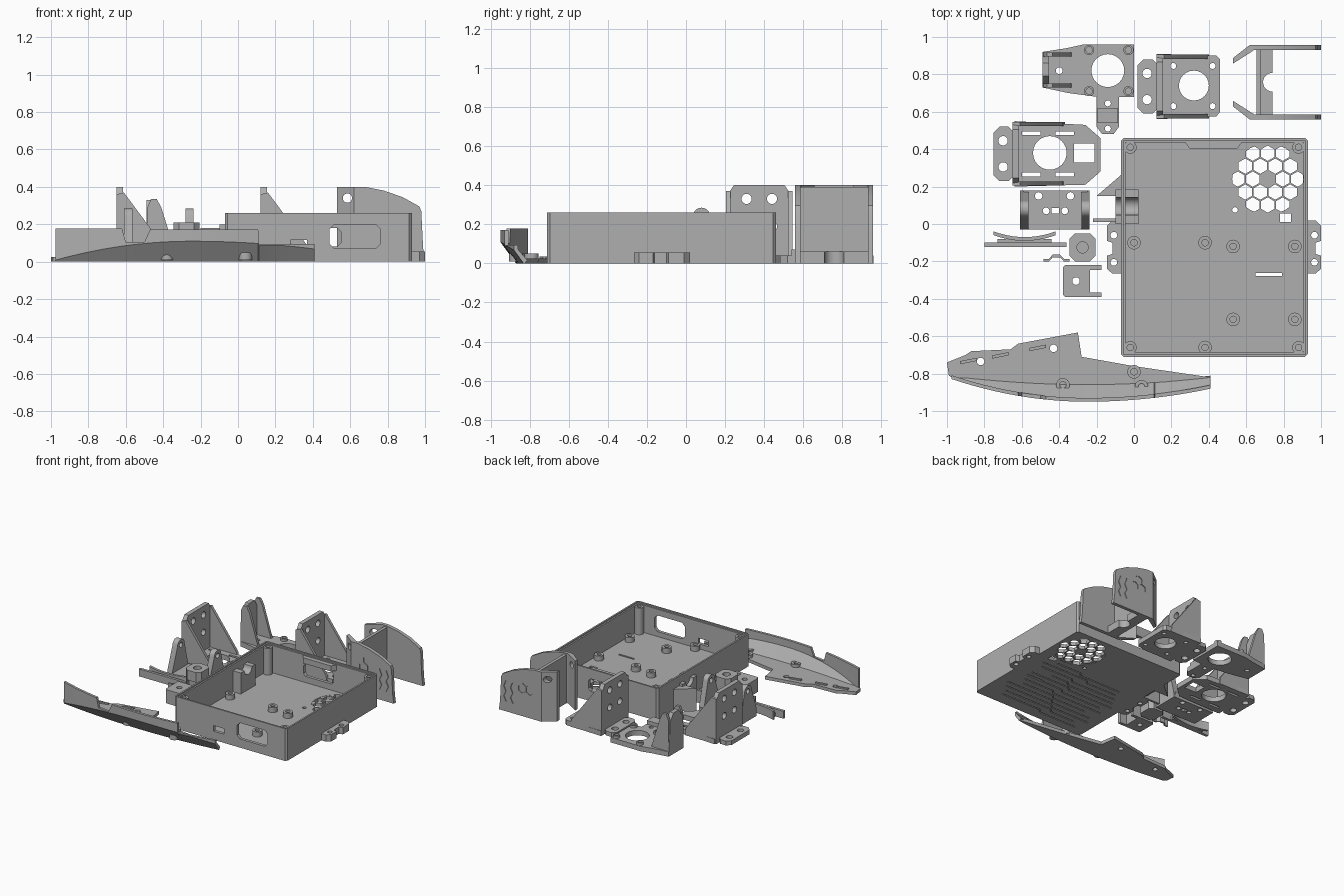
import bpy, bmesh, math, random

if "Cube" in bpy.data.objects:
    bpy.data.objects.remove(bpy.data.objects["Cube"], do_unlink=True)

grey = bpy.data.materials.new("plastic grey")
grey.use_nodes = True
grey.diffuse_color = (.43, .43, .43, 1)
grey.node_tree.nodes["Principled BSDF"].inputs["Base Color"].default_value = grey.diffuse_color


def finish(name, bm):
    bmesh.ops.recalc_face_normals(bm, faces=bm.faces)
    mesh = bpy.data.meshes.new(name)
    bm.to_mesh(mesh)
    bm.free()
    mesh.materials.append(grey)
    ob = bpy.data.objects.new(name, mesh)
    bpy.context.collection.objects.link(ob)
    return ob


def prism(name, pts, lo, hi, axis="z"):
    """Extrude an outline along an axis; outline is (y,z), (x,z) or (x,y)."""
    place = {"x": lambda a, b, t: (t, a, b),
             "y": lambda a, b, t: (a, t, b),
             "z": lambda a, b, t: (a, b, t)}[axis]
    bm = bmesh.new()
    ends = [[bm.verts.new(place(a, b, t)) for a, b in pts] for t in (lo, hi)]
    for ring_verts in ends:
        bm.faces.new(ring_verts)
    for i in range(len(pts)):
        j = (i + 1) % len(pts)
        bm.faces.new((ends[0][i], ends[0][j], ends[1][j], ends[1][i]))
    return finish(name, bm)


def rect(a, b, c, d, chamfer=0):
    k = chamfer
    if not k:
        return [(a, c), (b, c), (b, d), (a, d)]
    return [(a + k, c), (b - k, c), (b, c + k), (b, d - k),
            (b - k, d), (a + k, d), (a, d - k), (a, c + k)]


def box(name, a, b, c, d, lo, hi):
    return prism(name, rect(a, b, c, d), lo, hi)


def ring(a, b, r, n=24, turn=0):
    return [(a + r * math.cos(math.tau * i / n + turn),
             b + r * math.sin(math.tau * i / n + turn)) for i in range(n)]


def hole(a, b, r, lo=-.1, hi=.6, axis="z", n=24, turn=0):
    return prism("cutter", ring(a, b, r, n, turn), lo, hi, axis)


def cut(ob, cutters):
    """Subtract separate, non-touching cutters from a part."""
    bm = bmesh.new()
    for c in cutters:
        bm.from_mesh(c.data)
        bpy.data.objects.remove(c, do_unlink=True)
    tool = finish("cutter", bm)
    mod = ob.modifiers.new("cut", "BOOLEAN")
    mod.operation, mod.solver, mod.object = "DIFFERENCE", "EXACT", tool
    graph = bpy.context.evaluated_depsgraph_get()
    mesh = bpy.data.meshes.new_from_object(ob.evaluated_get(graph))
    ob.modifiers.clear()
    ob.data = mesh
    bpy.data.objects.remove(tool, do_unlink=True)
    return ob


def boss(name, x, y, r, lo, hi, bore=.017):
    cut(prism(name, ring(x, y, r), lo, hi), [hole(x, y, bore, lo + .005)])


# Electronics tray: shell, rim step, windows and floor openings
tray = prism("tray", rect(-.07, .93, -.71, .46, .015), 0, .26)
cut(tray, [prism("cutter", rect(-.045, .905, -.685, .435), .03, .4)])
cut(tray, [prism("cutter", rect(-.057, .917, -.697, .447), .25, .4)])
fan_x, fan_y = .715, .24
cut(tray, [hole(fan_x, fan_y, .19),
           prism("cutter", rect(.78, .84, .01, .055), -.1, .1),
           prism("cutter", rect(.65, .79, -.277, -.262), -.1, .1),
           hole(.54, .075, .015),
           prism("cutter", rect(.49, .76, .07, .2, .025), -.8, -.6, "y"),
           prism("cutter", rect(.28, .37, .07, .115), -.8, -.6, "y"),
           prism("cutter", rect(.28, .55, .08, .18, .02), .4, .5, "y")])

# Shallow jogged grooves under the tray
random.seed(3)
grooves = []
for i in range(12):
    y = -.64 + i * .055
    a, b = random.uniform(0, .15), random.uniform(.65, .85)
    m = random.uniform(.3, .5)
    path = [(a, y), (m, y), (m + .03, y + .03), (b, y + .03)]
    grooves.append(prism("cutter", path + [(p, q + .009) for p, q in reversed(path)], -.02, .006))
cut(tray, grooves)

# Honeycomb fan grille
pitch = .08
cells = []
for i in range(-4, 5):
    for j in range(-3, 4):
        x, y = (i + j / 2) * pitch, j * pitch * math.sqrt(3) / 2
        if 0 < math.hypot(x, y) < .21 and (i or j):
            cells.append(hole(fan_x + x, fan_y + y, .041, n=6, turn=math.pi / 6))
cut(prism("fan_grille", ring(fan_x, fan_y, .193, 48), .002, .028), cells)

# Standoffs and corner screw posts
for x, y in ((0, -.1), (.38, -.1), (.53, -.12), (.86, -.12),
             (.53, -.51), (.86, -.51), (.38, -.66)):
    boss("standoff", x, y, .036, .02, .07)
for x in (-.02, .88):
    for y in (-.66, .41):
        boss("corner_post", x, y, .034, .02, .245)

# Side mounting ears
for base, tip in ((.92, 1), (-.06, -.145)):
    d = .03 if tip > 0 else -.03
    ear = prism("mounting_ear", [(base, .02), (tip - d, .02), (tip, -.01), (tip, -.09),
                                 (tip - d, -.1), (tip - d, -.16), (tip, -.17),
                                 (tip, -.24), (tip - d, -.265), (base, -.265)], 0, .055)
    cut(ear, [hole((base + tip) / 2 + d / 6, y, .018) for y in (-.06, -.205)])

# Cable channel, fin and inner clip on the tray
channel = box("cable_channel", -.1, .025, 0, .185, .02, .2)
cut(channel, [hole(.095, .2, .047, -.3, .2, "x")])
box("channel_flange", -.22, -.06, .012, .03, 0, .1)
prism("side_fin", [(-.2, .15), (-.06, .15), (-.06, .27)], 0, .18)
prism("inner_clip", [(.27, .44), (.3, .4), (.55, .4), (.58, .44)], .2, .245)

# Curved fender: base plate and lofted outer wall
def bow(x):
    return -.95 + (.23 if x < -.25 else .16) * (x + .25) ** 2


def foot(x):
    return -.87 + .09 * (x + .25) ** 2


front = [(x, foot(x)) for x in (-.97 + 1.38 * i / 16 for i in range(17))]
back = [(.41, -.82), (0, -.76), (-.28, -.71), (-.3, -.58), (-.62, -.64), (-.66, -.67),
        (-.87, -.68), (-.9, -.7), (-1, -.74), (-.99, -.81)]
plate = prism("fender_plate", front + back, 0, .026)
cut(plate, [hole(-.82, -.735, .02), hole(-.43, -.665, .02)])
for x, y in ((-.93, -.75), (-.76, -.72), (-.56, -.68)):
    prism("fender_rib", [(x, y), (x + .09, y + .018), (x + .09, y + .035), (x, y + .017)], .02, .036)
for x, y in ((-.38, -.86), (0, -.79), (.04, -.87)):
    boss("fender_boss", x, y, .036, .01, .05)

stations = []
for start, stop, top in ((-.975, -.62, .178), (-.6, -.5, .105), (-.47, .108, .172), (.112, .41, .095)):
    n = max(2, round((stop - start) / .06))
    stations += [(start + (stop - start) * i / n, top) for i in range(n + 1)]
bm = bmesh.new()
loops = []
for x, top in stations:
    o, f, t = bow(x), foot(x), .02
    o = min(o, f - .001)
    z = min((f - o) / .73, top - .008)
    section = [(f, 0), (o, z), (o, top), (o + t, top), (o + t, z + .005), (f + t, .015)]
    loops.append([bm.verts.new((x, y, h)) for y, h in section])
for p, q in zip(loops, loops[1:]):
    for i in range(6):
        bm.faces.new((p[i], p[i - 1], q[i - 1], q[i]))
bm.faces.new(loops[0])
bm.faces.new(loops[-1])
finish("fender_wall", bm)


# Motor mounts: drilled upright, two gussets, tab and base
def motor_mount(name, x, mid, outline, openings):
    h = .17
    upright = prism(name + "_upright", [(mid - h, 0), (mid + h, 0), (mid + h, .34), (mid + h - .04, .4),
                                        (mid - h + .04, .4), (mid - h, .34)], x, x + .035, "x")
    cut(upright, [hole(mid + s, z, .026, x - .1, x + .1, "x") for s in (-.065, .065) for z in (.19, .33)])
    for y in (mid - h, mid + h - .022):
        prism(name + "_gusset", [(x, 0), (x, .36), (x + .04, .37), (x + .27, .06), (x + .28, 0)],
              y, y + .022, "y")
    tab = prism(name + "_tab", rect(x - .1, x + .01, mid - .145, mid + .145, .03), 0, .035)
    cut(tab, [hole(x - .05, mid + s, .025) for s in (-.07, .07)])
    cut(prism(name + "_base", outline, 0, .04), openings)


motor_mount("wide_mount", -.65, .375,
            [(-.64, .2), (-.26, .21), (-.18, .28), (-.18, .46), (-.26, .53), (-.64, .55)],
            [hole(-.45, .38, .09), prism("cutter", rect(-.32, -.21, .33, .43), -.1, .1)]
            + [prism("cutter", rect(x, x + .1, y, y + .02), -.1, .1)
               for x in (-.6, -.42) for y in (.255, .475)])
motor_mount("square_mount", .12, .735,
            [(.12, .56), (.44, .575), (.46, .6), (.46, .88), (.44, .9), (.12, .91)],
            [hole(.32, .74, .08)] + [hole(x, y, .016) for x in (.21, .42) for y in (.63, .845)])

# Ring bracket: base with tongue, upright channel and screw bosses
base = prism("ring_bracket_base", [(-.49, .73), (-.35, .7), (-.2, .68), (-.2, .52), (-.17, .48), (-.11, .48),
                                   (-.08, .52), (-.08, .68), (0, .68), (0, .96), (-.27, .96), (-.36, .94),
                                   (-.49, .92)], 0, .04)
cut(base, [hole(-.14, .82, .088), hole(-.14, .645, .016), hole(-.14, .51, .016), hole(-.4, .82, .018)])
for x in (-.24, -.03):
    for y in (.71, .93):
        boss("ring_bracket_boss", x, y, .027, .03, .06)
box("tongue_block", -.195, -.085, .54, .62, .03, .07)
prism("ring_bracket_upright", [(.73, 0), (.92, 0), (.9, .27), (.86, .33), (.79, .33), (.75, .27)],
      -.49, -.455, "x")
for y in (.73, .895):
    prism("ring_bracket_gusset", [(-.49, 0), (-.485, .29), (-.465, .335), (-.435, .335), (-.41, .29), (-.33, .03),
                                  (-.33, 0)], y, y + .022, "y")

# Side-panel shroud, mirrored front to back, with recessed motif
profile = [(.62, 0), (.62, .4), (.68, .4), (.78, .38), (.88, .345), (.97, .295), (.98, .27), (.99, .07), (1, 0)]
for side in (-1, 1):
    mid = .758
    outer, inner = sorted((mid + side * .2, mid + side * .172))
    panel = prism("shroud_panel", profile, outer, inner, "y")
    face = mid + side * .2
    motif = [hole(.76 + x, .22 + z, .036, face - .006, face + .006, "y", 6, math.pi / 6)
             for x, z in ((-.035, 0), (.035, 0), (0, .061))]
    for x in (.87, .93):
        zig = [(x, .08), (x + .02, .12), (x, .16), (x + .02, .2), (x, .25)]
        motif.append(prism("cutter", zig + [(a + .008, b) for a, b in reversed(zig)],
                           face - .006, face + .006, "y"))
    cut(panel, motif)
    wing = prism("shroud_wing", [(.64, face), (.62, face), (.53, face - side * .07),
                                 (.53, face - side * .1), (.64, face - side * .03)], 0, .4)
    cut(wing, [hole(.585, .34, .025, face - .12, face + .12, "y")])
cross = box("shroud_cross_wall", .655, .68, .58, .935, .06, .39)
floor = box("shroud_floor", .655, .74, .58, .935, 0, .06)
cut(floor, [hole(.74, .758, .05)])

# Hinge bracket with two rounded ears
base = prism("hinge_base", [(-.57, -.03), (-.28, -.03), (-.24, .02), (-.25, .18), (-.59, .18), (-.6, .02)], 0, .05)
cut(base, [hole(-.51, .15, .02), hole(-.34, .15, .02), hole(-.47, .07, .018), hole(-.37, .07, .018),
           prism("cutter", rect(-.44, -.4, .055, .085), -.1, .1)])
arch = [(.08 + .045 * math.cos(a), .24 + .045 * math.sin(a)) for a in (math.pi * i / 10 for i in range(11))]
for x in (-.61, -.282):
    ear = prism("hinge_ear", [(-.03, 0), (.18, 0), (.17, .06)] + arch + [(-.03, .06)], x, x + .045, "x")
    cut(ear, [hole(.08, .24, .02, x - .1, x + .1, "x")])

# Small knuckle block, curved strip, wire clip and cap
knuckle = prism("knuckle_block", rect(-.345, -.205, -.2, -.05, .03), 0, .21)
cut(knuckle, [hole(-.275, -.125, .03, .03), prism("cutter", rect(-.32, -.23, .04, .13), -.3, -.17, "y")])
box("strip_bar", -.8, -.36, -.122, -.1, 0, .06)
curve = [(-.75 + .033 * i, -.09 + .0012 * (i - 5) ** 2) for i in range(11)]
prism("curved_strip", curve + [(x, y + .02) for x, y in reversed(curve)], 0, .07)
box("strip_web", -.73, -.44, -.11, -.08, 0, .03)
hump = [(-.485, -.2), (-.455, -.2), (-.435, -.178), (-.395, -.178), (-.375, -.2), (-.345, -.2)]
prism("wire_clip", hump + [(x, y + .014) for x, y in reversed(hump)], 0, .06)
cap = prism("cap_plate", rect(-.38, -.235, -.39, -.22, .012), 0, .11)
cut(cap, [hole(-.31, -.305, .02), prism("cutter", rect(-.36, -.2, -.37, -.24), .03, .2)])
for y in (-.39, -.245):
    box("cap_arm", -.25, -.175, y, y + .025, 0, .11)

# Smooth round surfaces, keep edges sharp
bpy.ops.object.select_all(action="DESELECT")
for ob in bpy.context.collection.objects:
    if ob.type == "MESH" and grey.name in ob.data.materials:
        ob.select_set(True)
        bpy.context.view_layer.objects.active = ob
bpy.ops.object.shade_smooth_by_angle(angle=math.radians(30))
